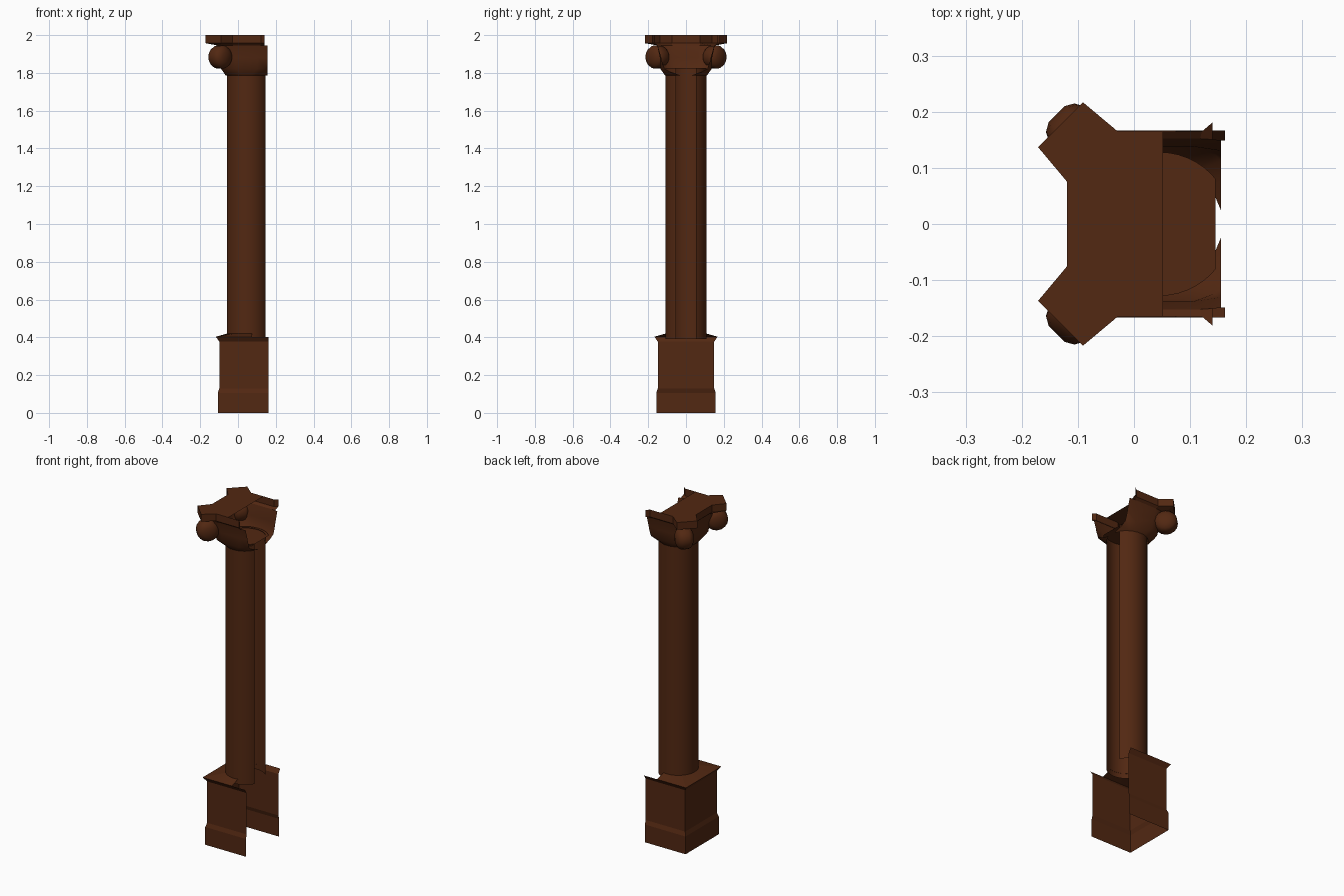
import bpy, bmesh, math
from mathutils import Vector, Matrix

if "Cube" in bpy.data.objects:
    bpy.data.objects.remove(bpy.data.objects["Cube"])

wood = bpy.data.materials.new("dark_brown")
wood.diffuse_color = (0.085, 0.021, 0.006, 1)
wood.use_nodes = True
wood.node_tree.nodes["Principled BSDF"].inputs["Base Color"].default_value = wood.diffuse_color


def finish(name, bm, angle=None, cut=None):
    # slice away the open +x side, then make the object
    if cut is not None:
        bmesh.ops.bisect_plane(bm, geom=bm.verts[:] + bm.edges[:] + bm.faces[:],
                               plane_co=(cut, 0, 0), plane_no=(1, 0, 0), clear_outer=True)
    me = bpy.data.meshes.new(name)
    bm.to_mesh(me)
    bm.free()
    me.materials.append(wood)
    ob = bpy.data.objects.new(name, me)
    bpy.context.collection.objects.link(ob)
    if angle:
        bpy.ops.object.select_all(action='DESELECT')
        ob.select_set(True)
        bpy.context.view_layer.objects.active = ob
        bpy.ops.object.shade_smooth_by_angle(angle=math.radians(angle))
    return ob


def loft(bm, rings):
    loops = [[bm.verts.new(p) for p in r] for r in rings]
    n = len(loops[0])
    for a, b in zip(loops, loops[1:]):
        for i in range(n):
            j = (i + 1) % n
            bm.faces.new((a[i], a[j], b[j], b[i]))
    return loops


def square(h, z, cx):
    return [(cx + h * x, h * y, z) for x, y in ((1, 1), (-1, 1), (-1, -1), (1, -1))]


def circle(r, z, cx, n=48):
    return [(cx + r * math.cos(2 * math.pi * i / n), r * math.sin(2 * math.pi * i / n), z)
            for i in range(n)]


def four_corners(a, b, c, d, z, cx):
    # one corner of four points, turned round four times
    pts = []
    for k in range(4):
        rot = Matrix.Rotation(k * math.pi / 2, 2)
        for p in ((a, b), (c, d), (d, c), (b, a)):
            q = rot @ Vector(p)
            pts.append((cx + q.x, q.y, z))
    return pts


CX = 0.05    # column axis
KX = 0.046   # capital axis

# pedestal walls with plinth and cornice
bm = bmesh.new()
loft(bm, [square(h, z, CX) for h, z in
          ((.157, 0), (.157, .106), (.149, .13), (.149, .377), (.167, .403))])
finish("pedestal", bm, cut=0.162)

# pedestal cover, sloping up to the shaft, only over the closed half
bm = bmesh.new()
n = 48
outer = []
for i in range(n):
    a = 2 * math.pi * (i + 0.0) / n
    s = .167 / max(abs(math.cos(a)), abs(math.sin(a)))
    outer.append((CX + s * math.cos(a), s * math.sin(a), .403))
loft(bm, [outer, circle(.108, .42, CX)])
finish("pedestal_cover", bm, cut=0.075)

# shaft: a tube with a slit on the +x side
bm = bmesh.new()
loft(bm, [circle(.109, .39, CX), circle(.109, 1.825, CX)])
finish("shaft", bm, 30, cut=0.145)

# capital bell
bm = bmesh.new()
loft(bm, [four_corners(*r, KX) for r in (
    (.110, .022, .093, .062, 1.785),
    (.136, .055, .124, .098, 1.822),
    (.138, .060, .130, .112, 1.88),
    (.152, .072, .148, .134, 1.945))])
finish("capital_bell", bm, 50, cut=0.155)

# abacus rim with four horned corners
bm = bmesh.new()
horn = (.165, .075, .217, .137)
loft(bm, [four_corners(.152, .072, .148, .134, 1.945, KX),
          four_corners(*horn, 1.957, KX), four_corners(*horn, 2.0, KX)])
finish("abacus_rim", bm, cut=0.14)

# abacus lid, over the closed half with a notch
bm = bmesh.new()
pts = four_corners(*horn, 2.0, KX)[4:12]
pts += [(.052, -.165, 2), (.052, -.045, 2), (-.02, 0, 2), (.052, .045, 2), (.052, .165, 2)]
bm.faces.new([bm.verts.new(p) for p in pts])
bmesh.ops.triangulate(bm, faces=bm.faces[:])
finish("abacus_lid", bm)

# floor inside the capital
bm = bmesh.new()
bm.faces.new([bm.verts.new(p) for p in circle(.128, 1.822, KX)])
finish("capital_floor", bm, cut=0.145)

# volute scrolls under the two left horns
for side, label in ((-1, "front"), (1, "back")):
    bm = bmesh.new()
    prof = ((.0, -.05), (.03, -.048), (.053, -.036), (.062, -.02),
            (.062, .02), (.053, .036), (.03, .048), (.0, .05))
    loft(bm, [circle(r, z, 0, 16) for r, z in prof])
    bmesh.ops.remove_doubles(bm, verts=bm.verts[:], dist=0.0005)
    axis = Vector((1, side, 0))
    rot = Vector((0, 0, 1)).rotation_difference(axis).to_matrix().to_4x4()
    bm.transform(Matrix.Translation((KX - .140, side * .152, 1.884)) @ rot)
    finish(label + "_volute", bm, 50)
